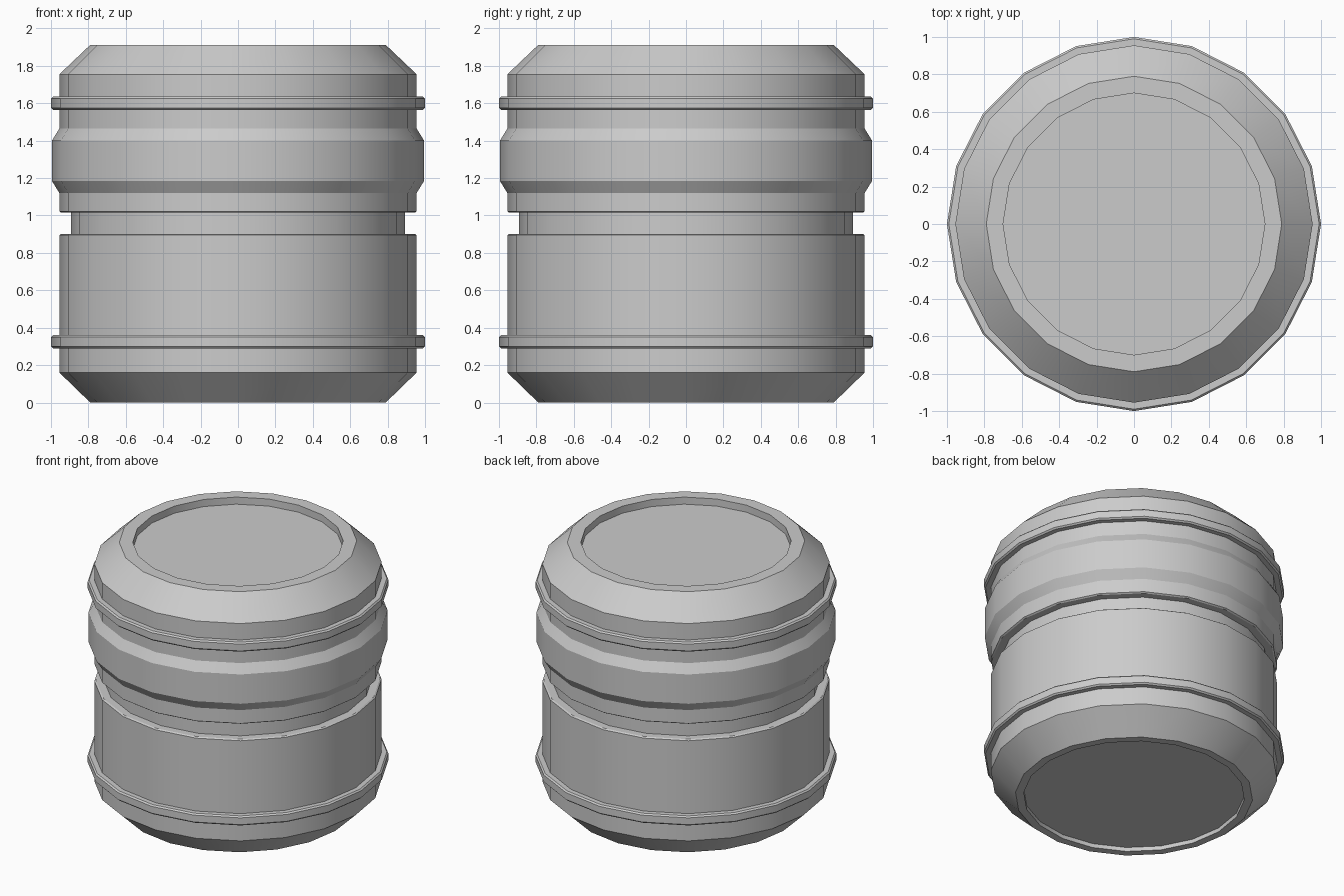
import bpy, bmesh, math

if "Cube" in bpy.data.objects:
    bpy.data.objects.remove(bpy.data.objects["Cube"])

SIDES = 20
WALL = 0.955   # main wall radius
C = 0.01       # small edge chamfer


def hoop(z0, z1, r=1.0):
    """Raised reinforcing band with chamfered outer corners."""
    return [(WALL, z0), (r - C, z0), (r, z0 + C), (r, z1 - C), (r - C, z1), (WALL, z1)]


def lathe(name, profile):
    """Spin a (radius, z) profile around z and cap both ends."""
    bm = bmesh.new()
    rings = []
    for r, z in profile:
        rings.append([bm.verts.new((r * math.cos(2 * math.pi * i / SIDES),
                                    r * math.sin(2 * math.pi * i / SIDES), z))
                      for i in range(SIDES)])
    for a, b in zip(rings, rings[1:]):
        for i in range(SIDES):
            j = (i + 1) % SIDES
            bm.faces.new((a[i], a[j], b[j], b[i]))
    bm.faces.new(rings[0][::-1])
    bm.faces.new(rings[-1])
    mesh = bpy.data.meshes.new(name)
    bm.to_mesh(mesh)
    bm.free()
    obj = bpy.data.objects.new(name, mesh)
    bpy.context.collection.objects.link(obj)
    bpy.context.view_layer.objects.active = obj
    obj.select_set(True)
    bpy.ops.object.shade_smooth_by_angle(angle=math.radians(25))
    obj.select_set(False)
    return obj


# recessed base and lower chamfer
profile = [(0.735, 0.03), (0.735, 0.0), (0.79, 0.0), (WALL, 0.16)]
# lower hoop
profile += hoop(0.29, 0.36)
# waist groove
profile += [(WALL, 0.895), (WALL - C, 0.902), (0.893, 0.902),
            (0.893, 1.015), (WALL - C, 1.015), (WALL, 1.022)]
# wide sloped bulge
profile += [(WALL, 1.12), (0.995, 1.185), (0.995, 1.40), (WALL, 1.465)]
# upper hoop
profile += hoop(1.565, 1.635)
# upper chamfer, rim and recessed lid
profile += [(WALL, 1.755), (0.79, 1.912), (0.70, 1.912), (0.70, 1.86)]

lathe("barrel_body", profile)
